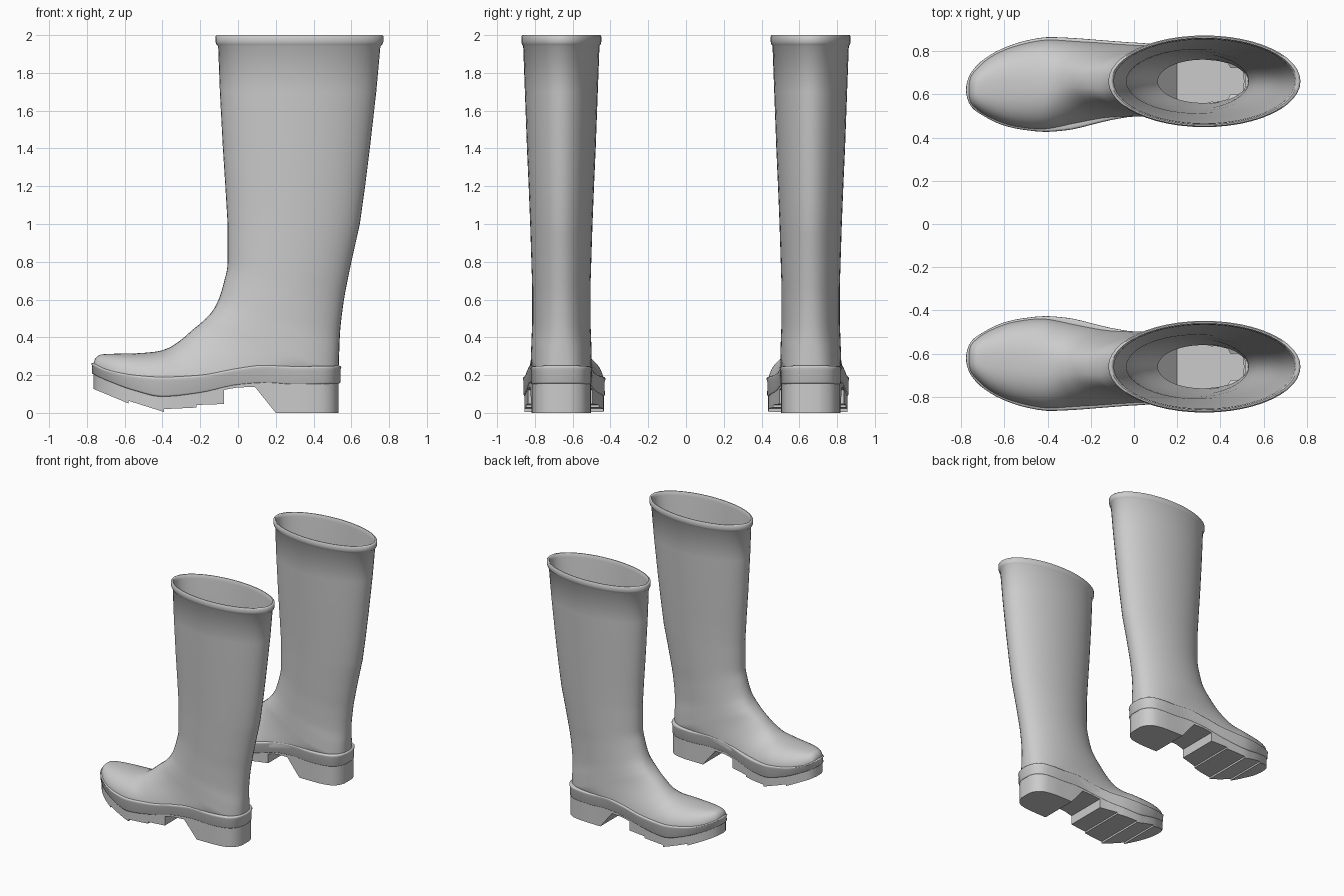
import bpy, bmesh, math
from math import sin, cos, pi

if "Cube" in bpy.data.objects:
    bpy.data.objects.remove(bpy.data.objects["Cube"])


def interp(rows, t):
    """Monotone cubic through rows; the first column is the key."""
    t = min(max(t, rows[0][0]), rows[-1][0])
    i = 0
    while i < len(rows) - 2 and t > rows[i + 1][0]:
        i += 1
    n = len(rows)

    def slope(a, k):
        return (rows[a + 1][k] - rows[a][k]) / (rows[a + 1][0] - rows[a][0])

    def tangent(a, k):
        if a == 0:
            return slope(0, k)
        if a == n - 1:
            return slope(n - 2, k)
        p, q = slope(a - 1, k), slope(a, k)
        return 2 * p * q / (p + q) if p * q > 0 else 0

    h = rows[i + 1][0] - rows[i][0]
    s = (t - rows[i][0]) / h
    out = []
    for k in range(1, len(rows[0])):
        a, b = rows[i][k], rows[i + 1][k]
        out.append(a * (2*s**3 - 3*s*s + 1) + b * (3*s*s - 2*s**3)
                   + h * tangent(i, k) * (s**3 - 2*s*s + s)
                   + h * tangent(i + 1, k) * (s**3 - s*s))
    return out


def finish(name, bm, angle):
    bmesh.ops.remove_doubles(bm, verts=bm.verts, dist=1e-5)
    bmesh.ops.recalc_face_normals(bm, faces=bm.faces)
    me = bpy.data.meshes.new(name)
    bm.to_mesh(me)
    bm.free()
    ob = bpy.data.objects.new(name, me)
    bpy.context.collection.objects.link(ob)
    # second boot of the pair
    mod = ob.modifiers.new("pair", 'MIRROR')
    mod.use_axis = (False, True, False)
    mod.use_mirror_merge = False
    bpy.ops.object.select_all(action='DESELECT')
    ob.select_set(True)
    bpy.context.view_layer.objects.active = ob
    bpy.ops.object.shade_smooth_by_angle(angle=math.radians(angle))
    return ob


def loft(rings):
    bm = bmesh.new()
    vs = [[bm.verts.new(p) for p in r] for r in rings]
    for a, b in zip(vs, vs[1:]):
        for j in range(len(a)):
            k = (j + 1) % len(a)
            bm.faces.new((a[j], a[k], b[k], b[j]))
    return bm


# Sole plan outline: x, centre y, squared half width
OUTLINE = [(x, c, h * h) for x, c, h in [
    (-.775, .62, 0), (-.75, .622, .08), (-.7, .63, .125), (-.6, .635, .178),
    (-.5, .641, .205), (-.4, .645, .217), (-.3, .648, .211), (-.2, .656, .196),
    (-.1, .664, .18), (0, .668, .169), (.2, .661, .163), (.35, .66, .161),
    (.45, .66, .148), (.5, .66, .122), (.53, .66, .08), (.545, .66, 0)]]
# Welt band: x, top z, bottom z
WELT = [(-.775, .265, .205), (-.7, .23, .172), (-.55, .2, .118), (-.4, .19, .085),
        (-.2, .2, .105), (0, .236, .147), (.15, .254, .157), (.3, .246, .148),
        (.545, .25, .155)]


def plan(x):
    c, h2 = interp(OUTLINE, x)
    return c, math.sqrt(max(h2, 0))


def section(row, n=48):
    """Ring through a front point and a back point with a given half width."""
    fx, fz, bx, bz, w, c, m, e = row
    ring = []
    for j in range(n):
        a = 2 * pi * j / n
        p = m - (m if cos(a) > 0 else 1 - m) * cos(a)
        q = math.copysign(abs(sin(a)) ** e, sin(a)) * w if abs(sin(a)) > 1e-6 else 0
        ring.append((fx + (bx - fx) * p, c + q, fz + (bz - fz) * p))
    return ring


# Boot upper: lining, rolled rim and shaft as level rings (z, front x, back x, half width)
SHAFT = [(.15, .11, .525, .1), (.3, .05, .53, .12), (.5, -.01, .53, .132),
         (.75, -.03, .57, .14), (1.0, -.035, .625, .148), (1.4, -.06, .685, .168),
         (1.97, -.093, .743, .194), (1.992, -.097, .747, .197), (2.0, -.104, .754, .201),
         (2.0, -.112, .763, .207), (1.993, -.119, .77, .212), (1.965, -.119, .77, .212),
         (1.95, -.114, .764, .208), (1.942, -.105, .754, .202), (1.7, -.096, .732, .193),
         (1.4, -.08, .698, .182), (1.2, -.067, .673, .173)]
# Fan of sections round the heel to the toe:
# front x, z, back x, z, half width, centre y, widest position, roundness
FOOT = [(-.055, 1.0, .645, 1.0, .165, .66, .5, 1),
        (-.055, .8, .592, .76, .158, .66, .5, .98),
        (-.075, .69, .558, .58, .154, .66, .5, .95),
        (-.105, .595, .54, .42, .154, .66, .5, .88),
        (-.135, .54, .535, .3, .157, .66, .53, .75),
        (-.175, .495, .53, .2, .16, .66, .56, .7),
        (-.24, .44, .25, .15, .162, .662, .7, .8),
        (-.31, .38, 0, .12, .172, .664, .75, .85),
        (-.37, .343, -.2, .1, .192, .656, .78, .85),
        (-.43, .325, -.4, .1, .208, .645, .72, .85),
        (-.55, .315, -.55, .13, .186, .637, .7, .8),
        (-.66, .313, -.66, .16, .143, .632, .7, .75),
        (-.725, .309, -.722, .19, .098, .625, .7, .75),
        (-.757, .285, -.757, .21, .06, .621, .7, .8),
        (-.768, .25, -.768, .22, .015, .62, .6, 1)]
rings = [section((f, z, b, z, w, .66, .5, 1)) for z, f, b, w in SHAFT]
keyed = [(i,) + r for i, r in enumerate(FOOT)]
STEP = 5
rings += [section(interp(keyed, i / STEP)) for i in range((len(FOOT) - 1) * STEP + 1)]
bm = loft(rings)
# the underside is open and covered by the sole; keep the lining faces
hidden = [f for f in list(bm.faces)[(len(SHAFT) - 1) * 48:]
          if f.calc_center_median().z < interp(WELT, f.calc_center_median().x)[0] - .06]
bmesh.ops.delete(bm, geom=hidden, context='FACES')
finish("boot_upper", bm, 50)

# Welt: a band with a slight bead along its top edge
N = 96
mid, rad = (.545 - .775) / 2, (.545 + .775) / 2
base = []
for j in range(N):
    a = 2 * pi * j / N
    x = mid - rad * cos(a)
    c, h = plan(x)
    base.append((x, c + math.copysign(h, sin(a))))
rings = []
for off, t in [(-.03, .97), (-.008, 1), (0, .96), (.002, .88), (-.003, .75),
               (-.002, .1), (-.008, 0), (-.03, 0)]:
    ring = []
    for j, (x, y) in enumerate(base):
        (x0, y0), (x1, y1) = base[j - 1], base[(j + 1) % N]
        dx, dy = x1 - x0, y1 - y0
        d = math.hypot(dx, dy)
        top, bot = interp(WELT, x)
        # base runs clockwise seen from above, so the outward normal is (-dy, dx)
        ring.append((x - dy / d * off, y + dx / d * off, bot + (top - bot) * t))
    rings.append(ring)
finish("welt", loft(rings), 60)

# Sole: stepped tread, raised arch and block heel
TREAD = [(-.765, .127), (-.58, .05), (-.58, .064), (-.392, .005), (-.392, .02),
         (-.22, .028), (-.22, .042), (-.075, .047), (-.075, .122), (0, .135),
         (.09, .137), (.2, 0), (.533, 0)]
stations = []
for (x0, z0), (x1, z1) in zip(TREAD, TREAD[1:]):
    n = 1 if x1 == x0 else 14
    for k in range(n):
        s = k / n
        if x0 == -.765:
            s = s * s
        if x1 == .533:
            s = 1 - (1 - s) ** 2
        stations.append((x0 + (x1 - x0) * s, z0 + (z1 - z0) * s))
stations.append(TREAD[-1])
bm = bmesh.new()
prev = None
for i, (x, z) in enumerate(stations):
    c, h = plan(x * 1.013)
    h *= .965
    top = interp(WELT, x)[1] + .012
    row = [bm.verts.new(p) for p in
           [(x, c - h, top), (x, c - h, z), (x, c + h, z), (x, c + h, top)]]
    if prev:
        for k in range(3):
            bm.faces.new((prev[k], prev[k + 1], row[k + 1], row[k]))
    if i in (0, len(stations) - 1):
        bm.faces.new(row)
    prev = row
bmesh.ops.dissolve_degenerate(bm, dist=1e-6, edges=bm.edges)
finish("sole", bm, 30)
